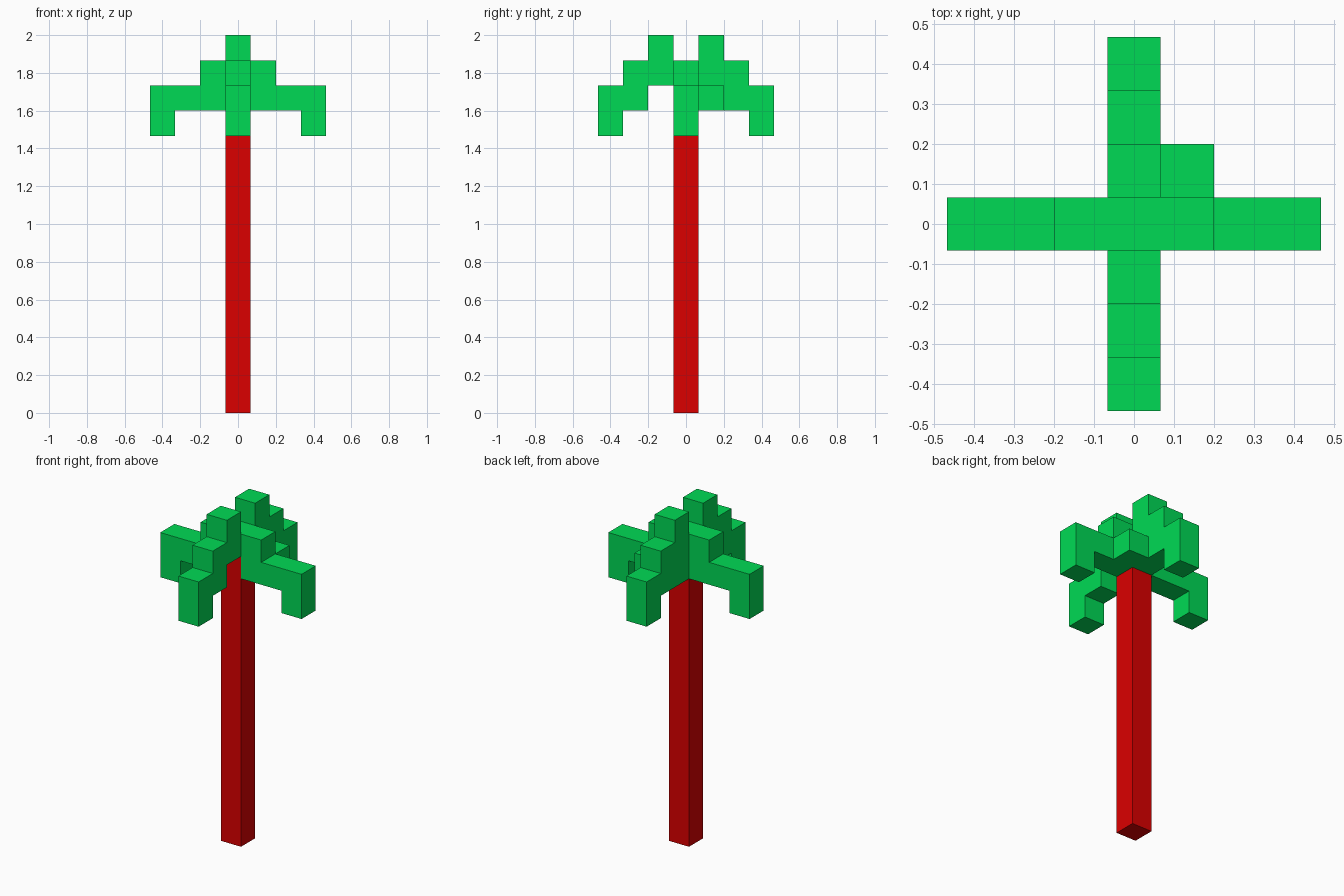
import bpy, bmesh, math
from mathutils import Matrix

if "Cube" in bpy.data.objects:
    bpy.data.objects.remove(bpy.data.objects["Cube"], do_unlink=True)

U = 2 / 15  # size of one block


def material(name, color):
    m = bpy.data.materials.new(name)
    m.use_nodes = True
    m.diffuse_color = color
    m.node_tree.nodes["Principled BSDF"].inputs["Base Color"].default_value = color
    return m


red = material("trunk red", (0.71, 0.0, 0.0, 1))
green = material("leaf green", (0.0, 0.7, 0.09, 1))


def prism(name, profile, mat, angle=0.0, shift=0.0):
    """Extrude an (outward, up) profile one block wide, then turn it about z."""
    bm = bmesh.new()
    face = bm.faces.new([bm.verts.new((r, shift - 0.5, z)) for r, z in profile])
    side = bmesh.ops.extrude_face_region(bm, geom=[face])["geom"]
    bmesh.ops.translate(bm, vec=(0, 1, 0),
                        verts=[v for v in side if isinstance(v, bmesh.types.BMVert)])
    bmesh.ops.recalc_face_normals(bm, faces=bm.faces)
    bm.transform(Matrix.Scale(U, 4) @ Matrix.Rotation(math.radians(angle), 4, "Z"))
    mesh = bpy.data.meshes.new(name)
    bm.to_mesh(mesh)
    bm.free()
    mesh.materials.append(mat)
    obj = bpy.data.objects.new(name, mesh)
    bpy.context.collection.objects.link(obj)
    return obj


def box(r0, r1, z0, z1):
    return [(r0, z0), (r1, z0), (r1, z1), (r0, z1)]


# Trunk and the block that caps it
prism("trunk", box(-0.5, 0.5, 0, 13), red)
prism("crown_heart", box(-0.5, 0.5, 13, 14), green)

# Low side fronds with drooping tips
low = [(0.5, 12), (0.5, 14), (1.5, 14), (1.5, 13), (3.5, 13), (3.5, 11), (2.5, 11), (2.5, 12)]
prism("left_frond", low, green, 0)
prism("right_frond", low, green, 180)

# Tall stepped fronds; the back one is filled in next to the trunk
steps = [(0.5, 15), (1.5, 15), (1.5, 14), (2.5, 14), (2.5, 13), (3.5, 13), (3.5, 11),
         (2.5, 11), (2.5, 12)]
prism("front_frond", steps + [(1.5, 12), (1.5, 13), (0.5, 13)], green, -90)
prism("back_frond", steps + [(0.5, 12)], green, 90)

# Single block in the corner between the left and back fronds
prism("corner_leaf", box(0.5, 1.5, 12, 13), green, 0, shift=1)
